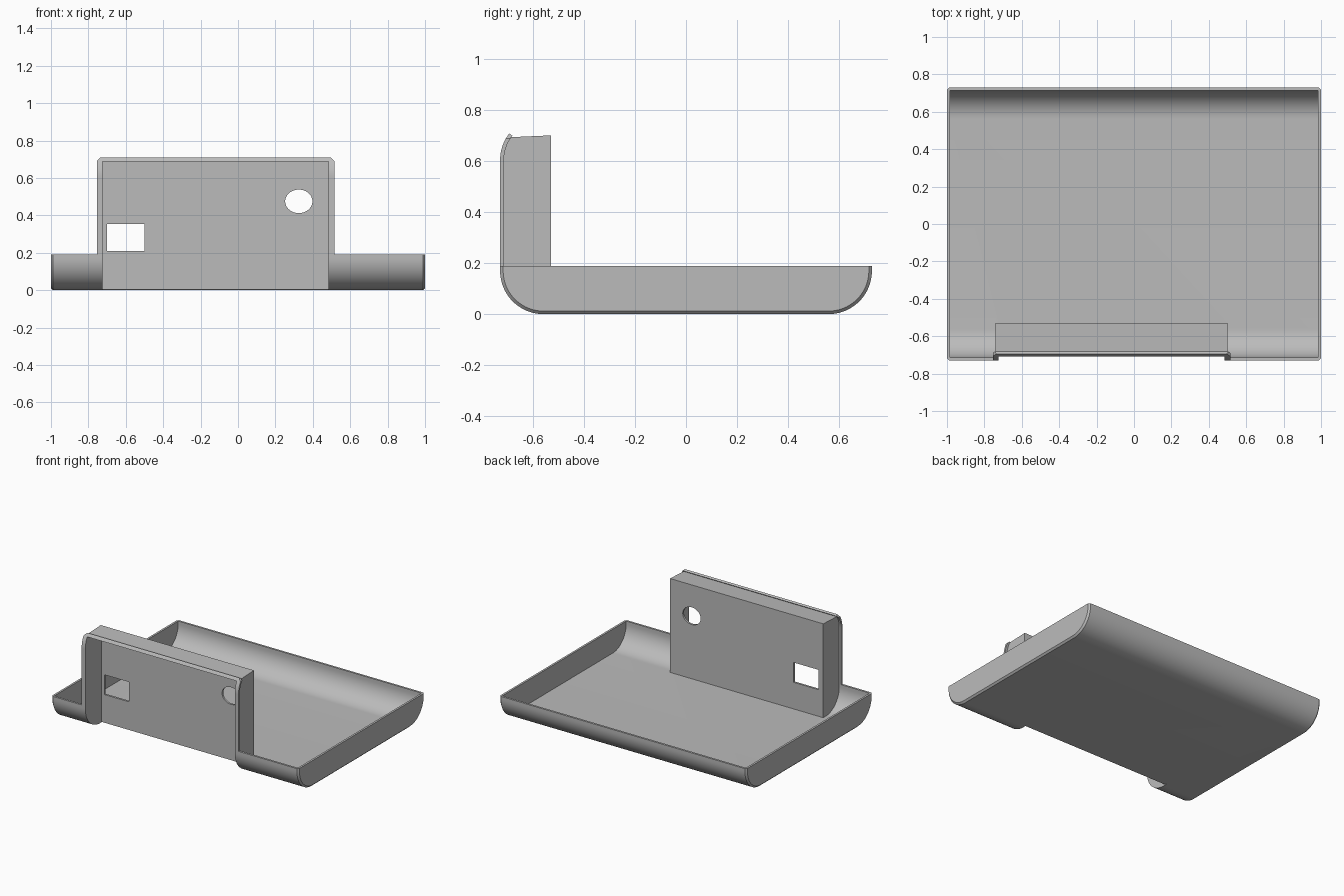
import bpy, bmesh
from math import sin, cos, radians

if "Cube" in bpy.data.objects:
    bpy.data.objects.remove(bpy.data.objects["Cube"])

grey = bpy.data.materials.new("plain grey")
grey.use_nodes = True
colour = (0.5, 0.5, 0.5, 1)
grey.diffuse_color = colour
grey.node_tree.nodes["Principled BSDF"].inputs["Base Color"].default_value = colour

RIM = 0.19          # tray height
DEPTH = 0.73        # half depth of the tray
R = 0.17            # radius of the rounded edges
WALL = 0.015
LEFT, RIGHT = -0.725, 0.485   # sides of the recess
BACK = -0.53        # rear face of the recess
INNER_TOP = 0.688


def loft(name, sections):
    """Join matching loops of points into a closed solid."""
    bm = bmesh.new()
    loops = [[bm.verts.new(p) for p in s] for s in sections]
    for a, b in zip(loops, loops[1:]):
        for i in range(len(a)):
            j = (i + 1) % len(a)
            bm.faces.new((a[i], a[j], b[j], b[i]))
    bm.faces.new(loops[0])
    bm.faces.new(loops[-1])
    bmesh.ops.recalc_face_normals(bm, faces=bm.faces)
    mesh = bpy.data.meshes.new(name)
    bm.to_mesh(mesh)
    bm.free()
    mesh.materials.append(grey)
    obj = bpy.data.objects.new(name, mesh)
    bpy.context.collection.objects.link(obj)
    return obj


def prism_x(name, yz, x0, x1):
    return loft(name, [[(x, y, z) for y, z in yz] for x in (x0, x1)])


def prism_y(name, xz, y0, y1):
    return loft(name, [[(x, y, z) for x, z in xz] for y in (y0, y1)])


def rect(a0, a1, b0, b1):
    return [(a0, b0), (a1, b0), (a1, b1), (a0, b1)]


def arc(cy, cz, r, start, end, steps=20):
    angles = [radians(start + (end - start) * i / steps) for i in range(steps + 1)]
    return [(cy + r * cos(a), cz + r * sin(a)) for a in angles]


def combine(obj, cutter, operation="DIFFERENCE"):
    mod = obj.modifiers.new(operation.title(), "BOOLEAN")
    mod.operation = operation
    mod.solver = "EXACT"
    mod.object = cutter
    bpy.context.view_layer.objects.active = obj
    bpy.ops.object.modifier_apply(modifier=mod.name)
    bpy.data.objects.remove(cutter)


def smooth(obj):
    bpy.ops.object.select_all(action="DESELECT")
    obj.select_set(True)
    bpy.context.view_layer.objects.active = obj
    bpy.ops.object.shade_smooth_by_angle(angle=radians(25))


def tray_section(x, inset, top):
    c, r = DEPTH - R, R - inset
    yz = [(-c - r, top)] + arc(-c, R, r, 180, 270) + arc(c, R, r, 270, 360) + [(c + r, top)]
    return [(x, y, z) for y, z in yz]


# Shallow tray with rounded long edges and chamfered ends
chamfer = 0.012
tray = loft("tray", [tray_section(x, i, RIM) for x, i in
            ((-1, chamfer), (chamfer - 1, 0), (1 - chamfer, 0), (1, chamfer))])
combine(tray, loft("tray_cavity", [tray_section(s * (1 - WALL), WALL, 1) for s in (-1, 1)]))
combine(tray, prism_x("front_gap", rect(-1, BACK, -1, 1), LEFT, RIGHT))
smooth(tray)

# Recessed housing, open to the front and below
c = R - DEPTH
upper = 0.605
profile = (arc(c, upper, R - WALL, 144.5, 180)
           + arc(c, R, R - 0.004, 180, 270)
           + [(BACK, 0.004), (BACK, 0.702)])
housing = prism_x("recessed_housing", profile, LEFT - WALL, RIGHT + WALL)
combine(housing, prism_x("recess", rect(-1, BACK - WALL, -1, INNER_TOP), LEFT, RIGHT))

# Rectangular and oval openings in the back panel
combine(housing, prism_y("window", rect(-0.70, -0.50, 0.21, 0.355), -0.6, -0.5))
oval = [(0.325 + 0.073 * cos(radians(a)), 0.475 + 0.063 * sin(radians(a)))
        for a in range(0, 360, 10)]
combine(housing, prism_y("oval_hole", oval, -0.6, -0.5))
smooth(housing)

# Curved rim framing the recess above the tray
x0, x1, top, cut = LEFT - 0.03, RIGHT + 0.03, 0.72, 0.03
strip = ([(-DEPTH, RIM - 0.002)] + arc(c, upper, R, 180, 142)
         + arc(c, upper, R - WALL, 142, 180) + [(WALL - DEPTH, RIM - 0.002)])
rim = prism_x("recess_rim", strip, x0, x1)
outline = [(x0 - 0.01, 0), (x1 + 0.01, 0), (x1 + 0.01, top - cut - 0.01), (x1 - cut, top),
           (x0 + cut, top), (x0 - 0.01, top - cut - 0.01)]
combine(rim, prism_y("rim_outline", outline, -1, 0), "INTERSECT")
combine(rim, prism_y("rim_opening", rect(LEFT, RIGHT, -1, INNER_TOP), -1, 0))
smooth(rim)
